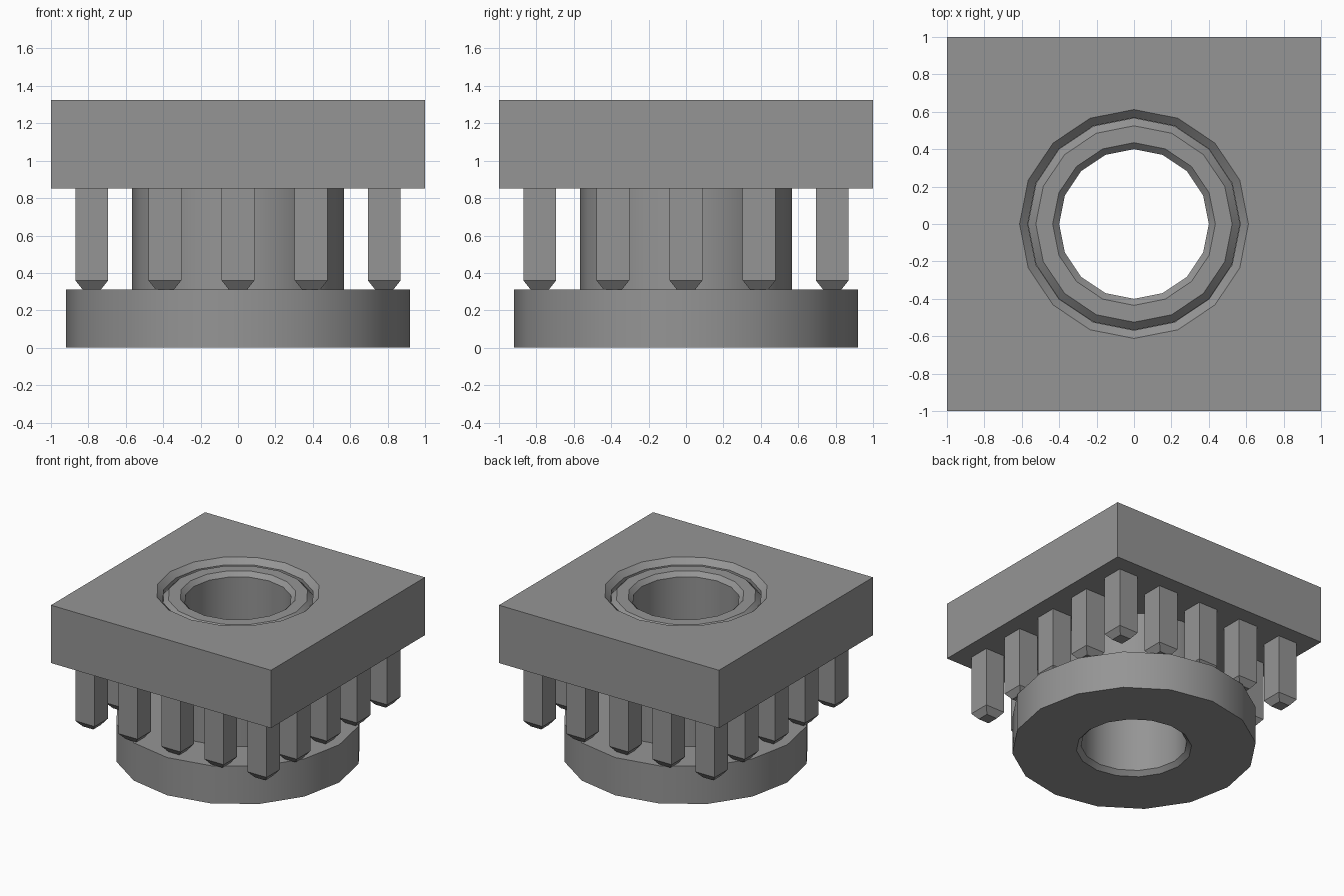
import bpy, bmesh, math

SIDES = 16

cube = bpy.data.objects.get("Cube")
if cube:
    bpy.data.objects.remove(cube, do_unlink=True)

GREY = (0.3, 0.3, 0.3, 1.0)
grey = bpy.data.materials.new("plain grey")
grey.use_nodes = True
grey.diffuse_color = GREY
grey.node_tree.nodes["Principled BSDF"].inputs["Base Color"].default_value = GREY


def finish(name, bm, smooth):
    """Turn a bmesh into a grey object, smooth only across shallow edges."""
    bmesh.ops.recalc_face_normals(bm, faces=bm.faces)
    mesh = bpy.data.meshes.new(name)
    bm.to_mesh(mesh)
    bm.free()
    mesh.materials.append(grey)
    obj = bpy.data.objects.new(name, mesh)
    bpy.context.collection.objects.link(obj)
    if smooth:
        bpy.ops.object.select_all(action='DESELECT')
        obj.select_set(True)
        bpy.context.view_layer.objects.active = obj
        bpy.ops.object.shade_smooth_by_angle(angle=math.radians(30))
    return obj


def ring_solid(name, profile):
    """Sweep a closed (shape, radius, z) profile around z; rings are round or square."""
    bm = bmesh.new()
    rings = []
    for shape, r, z in profile:
        ring = []
        for i in range(SIDES):
            a = 2 * math.pi * i / SIDES
            c, s = math.cos(a), math.sin(a)
            k = r / max(abs(c), abs(s)) if shape == "square" else r
            ring.append(bm.verts.new((c * k, s * k, z)))
        rings.append(ring)
    for a, b in zip(rings, rings[1:] + rings[:1]):
        for i in range(SIDES):
            j = (i + 1) % SIDES
            bm.faces.new((a[i], a[j], b[j], b[i]))
    return finish(name, bm, True)


# Square top plate with a chamfered bore
ring_solid("top_plate", [
    ("square", 1.0, 0.85), ("square", 1.0, 1.325),
    ("round", 0.612, 1.325), ("round", 0.568, 1.281), ("round", 0.568, 0.85)])

# Hollow flanged bushing, chamfered at the bore ends and the upper rim
ring_solid("flanged_bushing", [
    ("round", 0.435, 0.0), ("round", 0.92, 0.0), ("round", 0.92, 0.31),
    ("round", 0.567, 0.31), ("round", 0.567, 1.25), ("round", 0.525, 1.293),
    ("round", 0.435, 1.293), ("round", 0.40, 1.258), ("round", 0.40, 0.035)])


def pin(name, x, y):
    """Square pin with a tapered lower tip."""
    bm = bmesh.new()
    rings = []
    for half, z in ((0.048, 0.31), (0.088, 0.36), (0.088, 0.85)):
        rings.append([bm.verts.new((x + sx * half, y + sy * half, z))
                      for sx, sy in ((-1, -1), (1, -1), (1, 1), (-1, 1))])
    for a, b in zip(rings, rings[1:]):
        for i in range(4):
            j = (i + 1) % 4
            bm.faces.new((a[i], a[j], b[j], b[i]))
    bm.faces.new(rings[0])
    bm.faces.new(rings[-1])
    finish(name, bm, False)


# Sixteen pins around the edge of the plate, five to a side
PITCH = 0.391
count = 0
for ix in range(-2, 3):
    for iy in range(-2, 3):
        if max(abs(ix), abs(iy)) == 2:
            count += 1
            pin(f"pin_{count:02d}", ix * PITCH, iy * PITCH)
